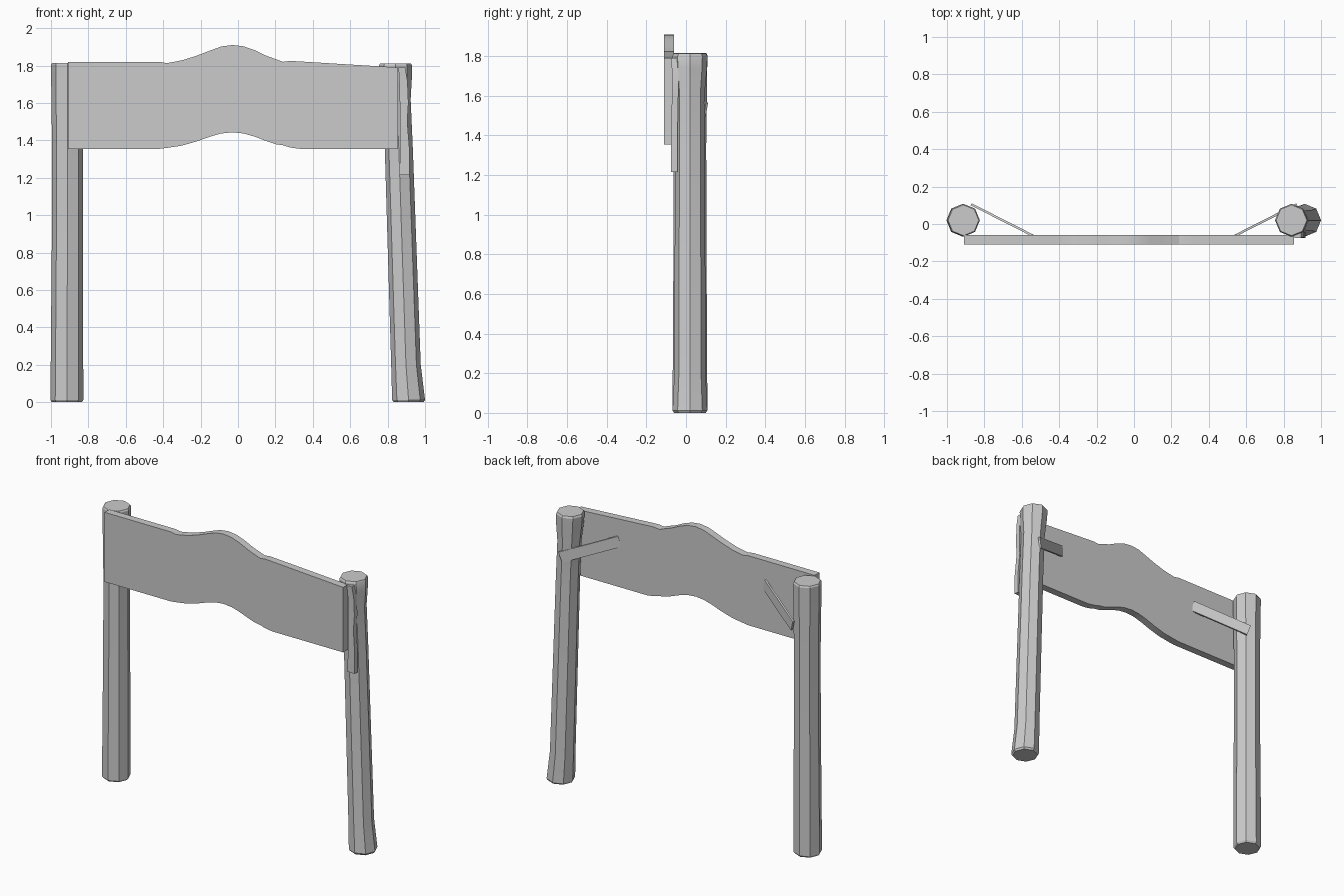
import bpy, bmesh
from math import cos, sin, tau
from mathutils import Vector

if "Cube" in bpy.data.objects:
    bpy.data.objects.remove(bpy.data.objects["Cube"])


def make_object(name, bm, angle=0.45):
    bmesh.ops.recalc_face_normals(bm, faces=bm.faces)
    mesh = bpy.data.meshes.new(name)
    bm.to_mesh(mesh)
    bm.free()
    ob = bpy.data.objects.new(name, mesh)
    bpy.context.collection.objects.link(ob)
    bpy.ops.object.select_all(action='DESELECT')
    ob.select_set(True)
    bpy.context.view_layer.objects.active = ob
    bpy.ops.object.shade_smooth_by_angle(angle=angle)
    return ob


def loft(name, rings):
    # skin a list of equal-length point rings and cap both ends
    bm = bmesh.new()
    vs = [[bm.verts.new(p) for p in ring] for ring in rings]
    n = len(vs[0])
    for a, b in zip(vs, vs[1:]):
        for i in range(n):
            j = (i + 1) % n
            bm.faces.new((a[i], a[j], b[j], b[i]))
    bm.faces.new(vs[0])
    bm.faces.new(vs[-1])
    return make_object(name, bm)


def post(name, sections):
    # eight-sided log, sections are (z, centre x, radius)
    loft(name, [[(cx + r * cos(tau * i / 8), 0.02 + r * sin(tau * i / 8), z)
                 for i in range(8)] for z, cx, r in sections])


# Posts: upright left one, leaning and waisted right one
post("left_post", [(0, -0.915, 0.08), (0.012, -0.915, 0.088), (0.9, -0.912, 0.083),
                   (1.35, -0.912, 0.082), (1.805, -0.912, 0.088), (1.815, -0.912, 0.082)])
post("right_post", [(0, 0.912, 0.08), (0.012, 0.912, 0.088), (0.2, 0.898, 0.079),
                    (1.35, 0.86, 0.075), (1.62, 0.848, 0.075), (1.74, 0.844, 0.086),
                    (1.8, 0.842, 0.088), (1.812, 0.842, 0.082)])

# Sign board: columns of (x, bottom z, top z) with a wavy arch in the middle
columns = [(-0.91, 1.355, 1.82), (-0.42, 1.355, 1.82), (-0.38, 1.36, 1.813),
           (-0.3, 1.372, 1.828), (-0.22, 1.395, 1.853), (-0.15, 1.42, 1.88),
           (-0.09, 1.437, 1.902), (-0.03, 1.443, 1.91), (0.03, 1.437, 1.903),
           (0.09, 1.42, 1.882), (0.15, 1.397, 1.853), (0.2, 1.38, 1.835),
           (0.24, 1.374, 1.82), (0.28, 1.362, 1.825), (0.33, 1.355, 1.822),
           (0.855, 1.355, 1.79)]
loft("sign_board", [[(x, -0.11, lo), (x, -0.06, lo), (x, -0.06, hi), (x, -0.11, hi)]
                    for x, lo, hi in columns])

# Thin braces from the back of each post to the back of the board
for side, name in ((-1, "left_brace"), (1, "right_brace")):
    ends = [Vector((side * 0.86, 0.1, 1.53)), Vector((side * 0.535, -0.065, 1.66))]
    d = (ends[1] - ends[0]).normalized()
    across = d.cross(Vector((0, 0, 1))).normalized() * 0.006
    up = across.cross(d).normalized() * 0.036
    if up.z < 0:
        up = -up
    loft(name, [[p + across + up, p - across + up, p - across - up, p + across - up]
                for p in ends])

# Splintered strip along the front of the right post
strip = [(1.215, 0.89, -0.06, 0.027), (1.35, 0.892, -0.06, 0.025),
         (1.5, 0.885, -0.057, 0.02), (1.6, 0.888, -0.055, 0.023),
         (1.72, 0.884, -0.055, 0.022), (1.79, 0.876, -0.058, 0.018)]
loft("post_strip", [[(x - w, y - 0.016, z), (x + w, y - 0.016, z),
                     (x + w, y + 0.016, z), (x - w, y + 0.016, z)]
                    for z, x, y, w in strip])
